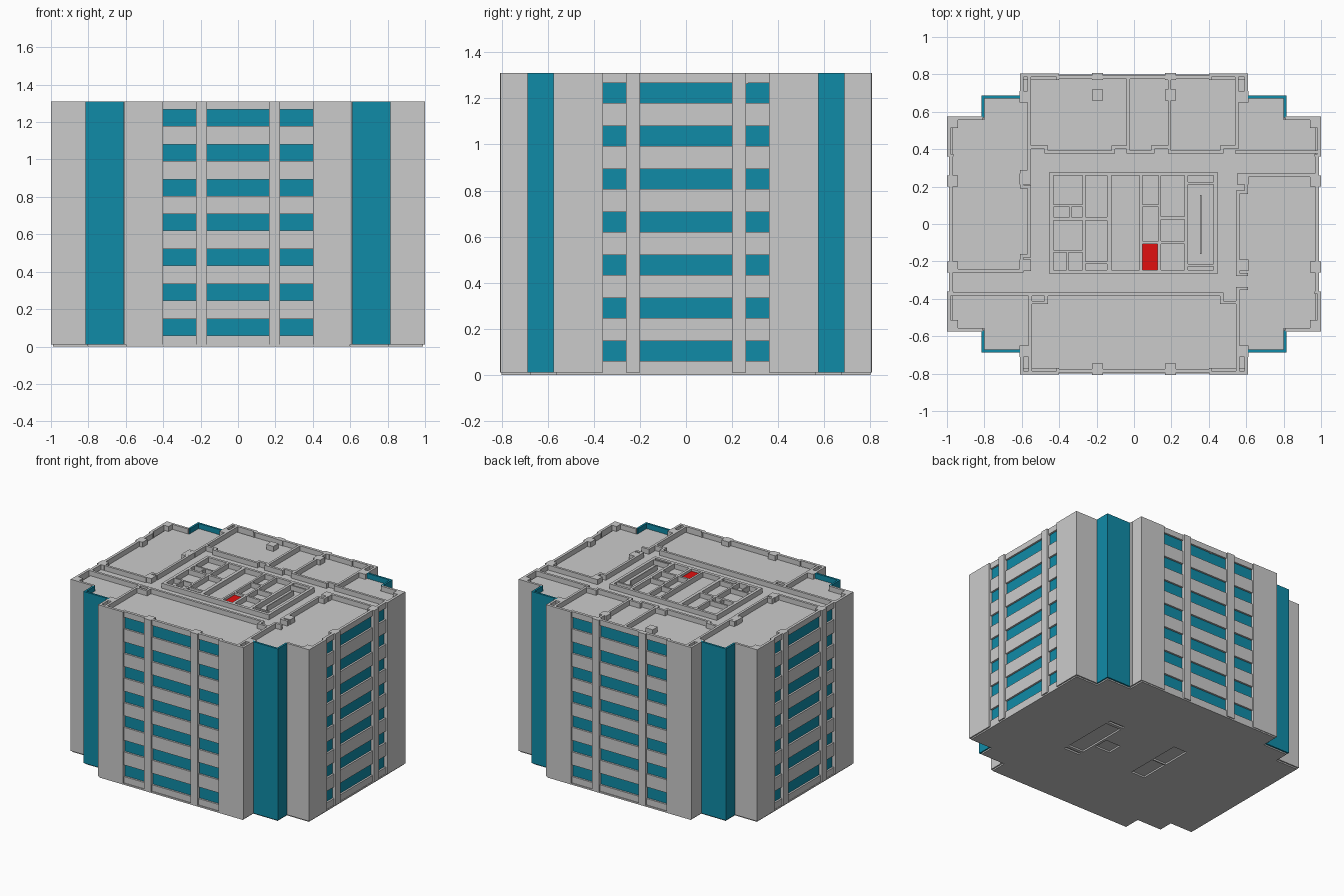
import bpy, bmesh

if "Cube" in bpy.data.objects:
    bpy.data.objects.remove(bpy.data.objects["Cube"])

TOP, ROOF, STOREY = 1.31, 1.272, 0.1865
SIGNS = [(1, 1), (-1, 1), (-1, -1), (1, -1)]


def material(name, rgb):
    m = bpy.data.materials.new(name)
    m.diffuse_color = (*rgb, 1)
    return m


def boxes(name, items, mat=None):
    """One object from boxes given as (x0, y0, x1, y1, z0, z1)."""
    bm = bmesh.new()
    for x0, y0, x1, y1, z0, z1 in items:
        x0, x1 = sorted((x0, x1))
        y0, y1 = sorted((y0, y1))
        for v in bmesh.ops.create_cube(bm, size=1)['verts']:
            v.co = ((x0 + x1) / 2 + v.co.x * (x1 - x0),
                    (y0 + y1) / 2 + v.co.y * (y1 - y0),
                    (z0 + z1) / 2 + v.co.z * (z1 - z0))
    return finish(name, bm, mat)


def finish(name, bm, mat=None):
    me = bpy.data.meshes.new(name)
    bm.to_mesh(me)
    bm.free()
    ob = bpy.data.objects.new(name, me)
    bpy.context.collection.objects.link(ob)
    if mat:
        me.materials.append(mat)
    return ob


def footprint(name, corner, z0, z1):
    """Extrude a plan outline mirrored from its +x +y corner."""
    pts = []
    for i, (sx, sy) in enumerate(SIGNS):
        run = corner if i % 2 == 0 else corner[::-1]
        pts += [(sx * x, sy * y, z0) for x, y in run]
    bm = bmesh.new()
    face = bm.faces.new([bm.verts.new(p) for p in pts])
    out = bmesh.ops.extrude_face_region(bm, geom=[face])['geom']
    bmesh.ops.translate(bm, vec=(0, 0, z1 - z0),
                        verts=[g for g in out if isinstance(g, bmesh.types.BMVert)])
    bmesh.ops.recalc_face_normals(bm, faces=bm.faces)
    return finish(name, bm)


def cut(ob, rects, z0, z1):
    cutter = boxes("cutter", [(*r, z0, z1) for r in rects])
    cutter.hide_render = True
    mod = ob.modifiers.new("cut", 'BOOLEAN')
    mod.operation, mod.solver, mod.object = 'DIFFERENCE', 'EXACT', cutter
    dg = bpy.context.evaluated_depsgraph_get()
    me = bpy.data.meshes.new_from_object(ob.evaluated_get(dg))
    ob.modifiers.clear()
    ob.data = me
    bpy.data.objects.remove(cutter)


def path_walls(paths, t=0.009):
    """Parapet boxes along axis-aligned plan paths."""
    out = []
    for p in paths:
        for (ax, ay), (bx, by) in zip(p, p[1:]):
            out.append((min(ax, bx) - t, min(ay, by) - t,
                        max(ax, bx) + t, max(ay, by) + t, ROOF - 0.01, TOP))
    return out


teal = material("glass_teal", (0.0, 0.25, 0.38))
teal.diffuse_color = (0.005, 0.26, 0.39, 1)
red = material("shaft_red", (0.75, 0.005, 0.005))

# Ground slab with shaft openings, and the solid inner body
slab = footprint("ground_slab", [(.99, .0), (.99, .565), (.805, .565), (.805, .675),
                                 (.6, .675), (.6, .8), (0.001, .8)], 0, .012)
cut(slab, [(-.26, .03, -.145, .255), (-.26, -.2, -.145, .02), (.29, -.2, .42, .2),
           (.145, -.09, .27, .025), (.29, .225, .42, .245), (.29, -.245, .42, -.225)],
    -.05, .05)
footprint("inner_body", [(.97, .0), (.97, .56), (.8, .56), (.8, .67),
                         (.595, .67), (.595, .775), (0.001, .775)], .012, ROOF)

# Wing end walls and glazed corners
walls, glazing = [], []
for sx, sy in SIGNS:
    for x0, y0, x1, y1 in [(.40, .785, .61, .805), (.592, .67, .61, .805),
                           (.98, .36, 1.0, .575), (.965, .36, .985, .375),
                           (.81, .557, 1.0, .575), (.4, .77, .415, .79)]:
        walls.append((sx * x0, sy * y0, sx * x1, sy * y1, .01, TOP))
    for x0, y0, x1, y1 in [(.60, .672, .815, .687), (.80, .57, .815, .687)]:
        glazing.append((sx * x0, sy * y0, sx * x1, sy * y1, .01, TOP))
boxes("wing_walls", walls)
boxes("corner_glazing", glazing, teal)

# Window strips and spandrel bands on the four facades
strips, bands = [], []
edges = [.01]
for k in range(7):
    edges += [.06 + k * STOREY, .148 + k * STOREY]
edges.append(TOP)
for i, (z0, z1) in enumerate(zip(edges, edges[1:])):
    for s in (1, -1):
        if i % 2:
            strips += [(-.4, s * .77, .4, s * .781, z0, z1),
                       (s * .965, -.36, s * .974, .36, z0, z1)]
        else:
            bands += [(-.4, s * .774, .4, s * .795, z0, z1),
                      (s * .967, -.36, s * .988, .36, z0, z1)]
boxes("window_strips", strips, teal)
boxes("spandrel_bands", bands)

# Structural columns
cols = [(sx * x, sy * y) for sx, sy in SIGNS
        for x, y in [(.97, .542), (.97, .23), (.582, .68)]]
cols += [(s * .195, y) for s in (1, -1) for y in (-.777, .69)]
cols += [(s * .582, y) for s in (1, -1) for y in (.24, -.22)]
col_boxes = [(x - .03, y - .03, x + .03, y + .03, .01, TOP) for x, y in cols]
col_boxes += [(s * .195 - .03, .77, s * .195 + .03, .807, .01, TOP) for s in (1, -1)]
boxes("columns", col_boxes)

# Partition tops standing above the roof
paths = [
    [(-.56, .78), (-.56, .41), (-.47, .41), (-.47, .385), (-.11, .385), (-.11, .41),
     (-.03, .41), (-.03, .385), (.1, .385), (.1, .41), (.19, .41), (.19, .385),
     (.47, .385), (.47, .41), (.55, .41), (.55, .78)],
    [(-.03, .41), (-.03, .78)], [(.19, .41), (.19, .78)],
    [(.55, .385), (.975, .385)],
    [(-.56, .4), (-.56, .28), (-.6, .28), (-.6, .2), (-.56, .2), (-.56, -.17),
     (-.6, -.17), (-.6, -.25), (-.97, -.25)],
    [(.975, .26), (.6, .26), (.6, .17), (.555, .17), (.555, -.27), (.6, -.27)],
    [(-.975, -.375), (-.555, -.375), (-.47, -.375), (.47, -.375), (.47, -.42),
     (.555, -.42), (.555, -.78)],
    [(-.47, -.375), (-.47, -.42), (-.555, -.42)], [(-.555, -.375), (-.555, -.78)],
    [(.555, -.42), (.555, -.345), (.6, -.345)],
]
boxes("partition_tops", path_walls(paths))

# Service core with its rooms and shafts
core = boxes("service_core", [(-.452, -.268, .447, .277, ROOF - .02, TOP)])
cut(core, [(-.43, .105, -.275, .258), (-.26, .038, -.145, .258), (-.43, .038, -.345, .092),
           (-.335, .038, -.275, .092), (-.43, -.14, -.275, .02), (-.26, -.2, -.145, .02),
           (-.43, -.245, -.36, -.152), (-.35, -.245, -.275, -.152),
           (-.26, -.245, -.145, -.215), (-.12, -.245, .03, .258), (.045, .105, .13, .258),
           (.045, -.092, .13, .092), (.045, -.245, .125, -.108), (.145, .04, .27, .258),
           (.145, -.092, .27, .025), (.145, -.245, .27, -.108), (.29, .225, .425, .258),
           (.29, -.215, .425, .212), (.29, -.245, .425, -.228)], ROOF, TOP + .1)
boxes("stair_divider", [(.352, -.16, .36, .155, ROOF - .01, TOP)])
boxes("lift_shaft_floor", [(.045, -.245, .125, -.108, ROOF - .01, ROOF + .02)], red)

for m in bpy.data.materials:
    if m.users and not m.is_grease_pencil:
        m.use_nodes = True
        m.node_tree.nodes["Principled BSDF"].inputs["Base Color"].default_value = m.diffuse_color
